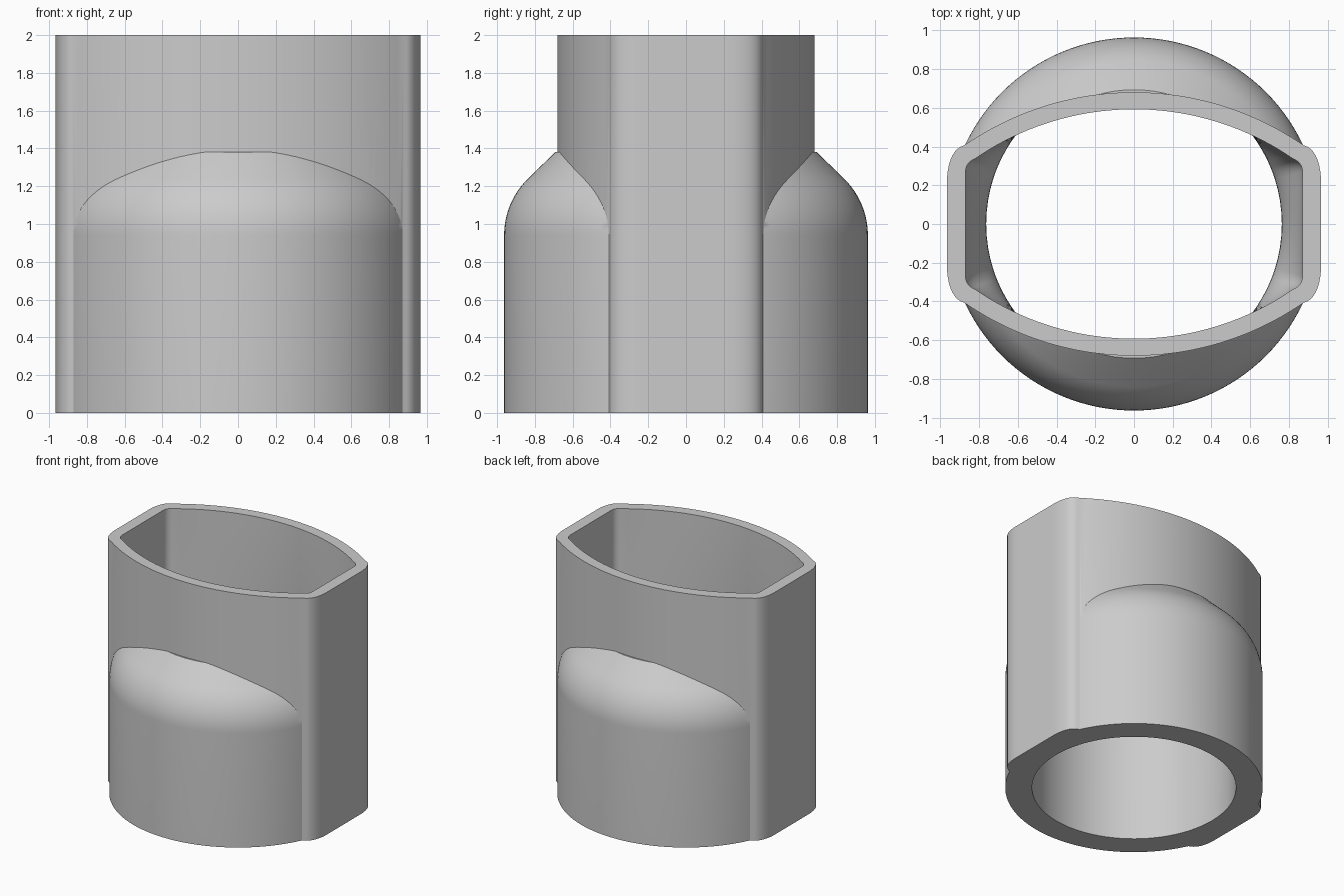
import bpy
import bmesh
import math

if "Cube" in bpy.data.objects:
    bpy.data.objects.remove(bpy.data.objects["Cube"], do_unlink=True)

grey = bpy.data.materials.new("light grey plastic")
grey.use_nodes = True
colour = (0.6, 0.6, 0.6, 1)
grey.diffuse_color = colour
grey.node_tree.nodes["Principled BSDF"].inputs["Base Color"].default_value = colour


def oval(depth, radius, arc_end, corner, steps=24):
    """Closed outline: shallow arcs front and back, rounded corners, straight sides."""
    quarter = []
    for i in range(steps + 1):
        x = arc_end * i / steps
        quarter.append((x, depth - radius + math.sqrt(radius ** 2 - x ** 2)))
    # quadratic curve for the corner
    a, (b, c) = quarter[-1], corner
    for i in range(1, 9):
        t = i / 8
        quarter.append(tuple((1 - t) ** 2 * p + 2 * t * (1 - t) * q + t * t * r
                             for p, q, r in zip(a, b, c)))
    quarter += [(c[0], c[1] * k / 4) for k in (3, 2, 1, 0)]
    half = quarter + [(x, -y) for x, y in reversed(quarter[:-1])]
    return half + [(-x, y) for x, y in reversed(half[1:-1])]


def loft(name, rings):
    """Skin equal-sized rings given as (outline, z), capped at both ends."""
    bm = bmesh.new()
    loops = [[bm.verts.new((x, y, z)) for x, y in pts] for pts, z in rings]
    n = len(loops[0])
    for low, high in zip(loops, loops[1:]):
        for i in range(n):
            j = (i + 1) % n
            bm.faces.new((low[i], low[j], high[j], high[i]))
    bm.faces.new(loops[0])
    bm.faces.new(loops[-1])
    bmesh.ops.recalc_face_normals(bm, faces=bm.faces)
    mesh = bpy.data.meshes.new(name)
    bm.to_mesh(mesh)
    bm.free()
    mesh.materials.append(grey)
    obj = bpy.data.objects.new(name, mesh)
    bpy.context.collection.objects.link(obj)
    return obj


def circle(r, n=128):
    return [(r * math.cos(math.tau * i / n), r * math.sin(math.tau * i / n))
            for i in range(n)]


def combine(target, tool, operation):
    mod = target.modifiers.new(operation, "BOOLEAN")
    mod.operation = operation
    mod.solver = "EXACT"
    mod.object = tool
    bpy.context.view_layer.objects.active = target
    bpy.ops.object.modifier_apply(modifier=mod.name)
    bpy.data.objects.remove(tool, do_unlink=True)


# Round socket: straight wall, rounded shoulder, then a 45 degree cone
R, BEND = 0.963, 0.42
shoulder = [(R, 0)]
for i in range(13):
    a = math.radians(45) * i / 12
    shoulder.append((R - BEND * (1 - math.cos(a)), 0.94 + BEND * math.sin(a)))
shoulder.append((0.693, 1.38))
body = loft("pipe_adapter", [(circle(r), z) for r, z in shoulder])

# Flattened sleeve running the full height
outer = oval(0.68, 1.537, 0.875, ((0.955, 0.385), (0.965, 0.24)))
combine(body, loft("sleeve", [(outer, 0), (outer, 2)]), "UNION")

# Bore that blends from a round bottom into the flattened top opening
inner = oval(0.592, 1.447, 0.82, ((0.868, 0.318), (0.87, 0.27)))
bore = [(x * 0.763 / math.hypot(x, y), y * 0.763 / math.hypot(x, y)) for x, y in inner]
rings = [(bore, -0.1)]
for i in range(13):
    t = i / 12
    s = t * t * (3 - 2 * t)
    rings.append(([(p[0] + (q[0] - p[0]) * s, p[1] + (q[1] - p[1]) * s)
                   for p, q in zip(bore, inner)], 0.94 + 0.44 * t))
rings.append((inner, 2.1))
combine(body, loft("bore_cutter", rings), "DIFFERENCE")

# Smooth walls with crisp rims
bpy.ops.object.select_all(action="DESELECT")
body.select_set(True)
bpy.context.view_layer.objects.active = body
bpy.ops.object.shade_smooth_by_angle(angle=math.radians(30))
